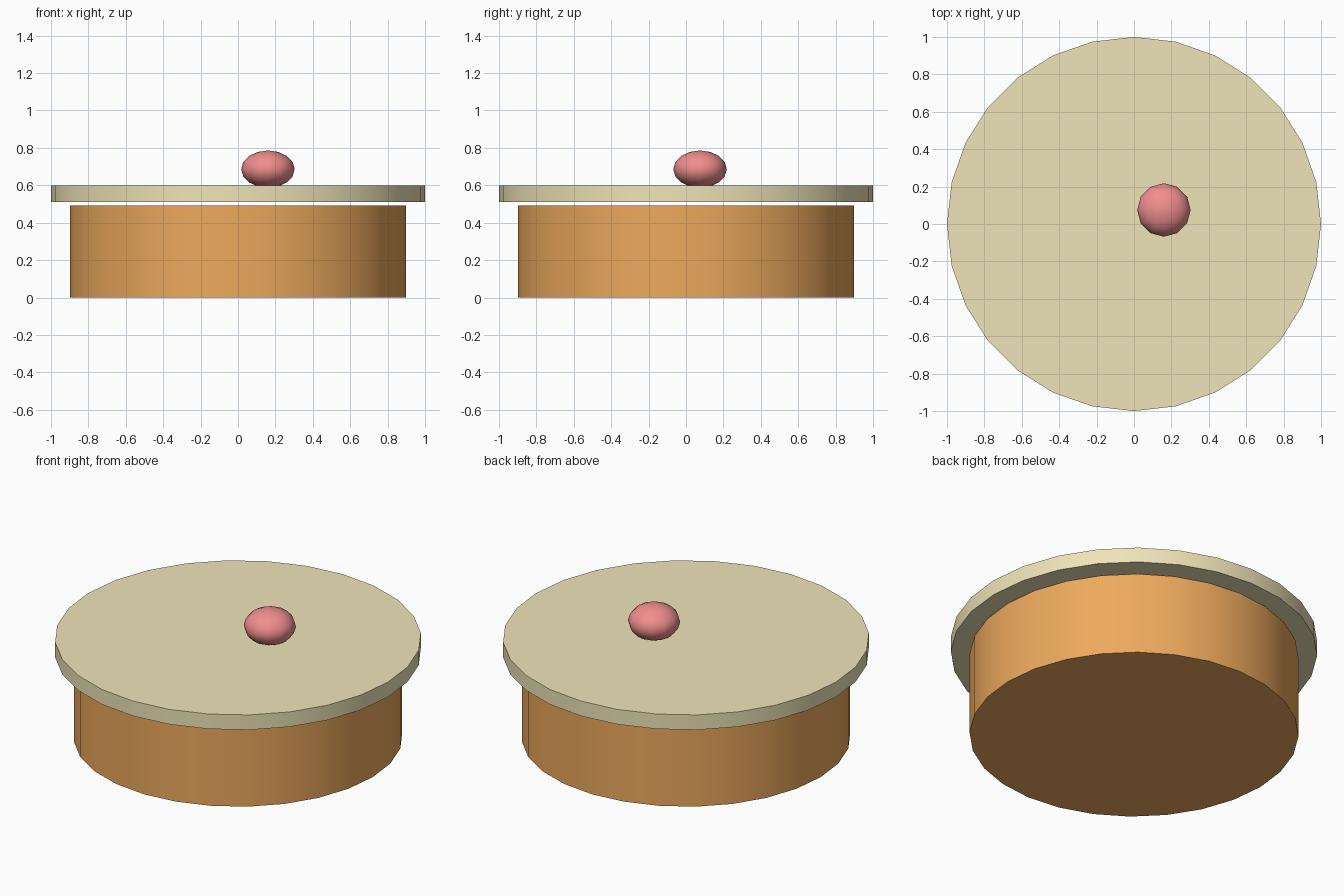
import bpy

if "Cube" in bpy.data.objects:
    bpy.data.objects.remove(bpy.data.objects["Cube"])


def finish(name, color, angle):
    ob = bpy.context.object
    ob.name = name
    mat = bpy.data.materials.new(name + "_color")
    mat.diffuse_color = (*color, 1)
    mat.use_nodes = True
    mat.node_tree.nodes["Principled BSDF"].inputs["Base Color"].default_value = mat.diffuse_color
    ob.data.materials.append(mat)
    bpy.ops.object.transform_apply(location=False, rotation=False, scale=True)
    bpy.ops.object.shade_smooth_by_angle(angle=angle)
    return ob


def disc(name, radius, bottom, top, color):
    bpy.ops.mesh.primitive_cylinder_add(vertices=28, radius=radius, depth=top - bottom,
                                        location=(0, 0, (bottom + top) / 2))
    return finish(name, color, 0.6)


# Round base and the slightly wider slab floating just above it
disc("base", 0.898, 0, 0.493, (0.85, 0.4, 0.11))
disc("top_slab", 1.0, 0.51, 0.6, (0.86, 0.78, 0.48))

# Squashed berry, off centre and sunk a little into the slab
bpy.ops.mesh.primitive_uv_sphere_add(segments=12, ring_count=8, radius=1,
                                     location=(0.16, 0.075, 0.686))
bpy.context.object.scale = (0.143, 0.143, 0.1)
finish("berry", (0.87, 0.27, 0.27), 1.2)
